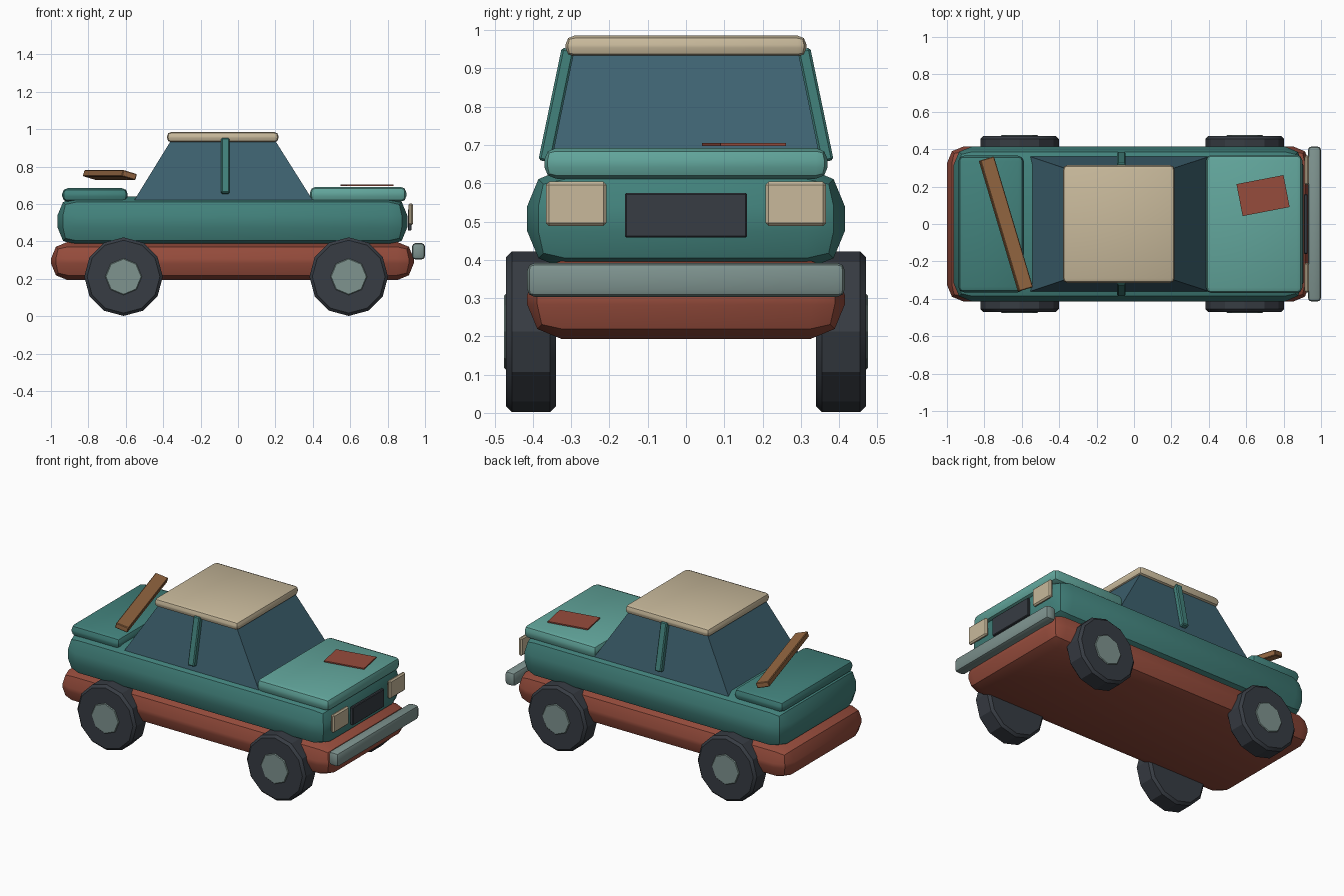
import bpy, bmesh, math
from mathutils import Matrix

cube = bpy.data.objects.get("Cube")
if cube:
    bpy.data.objects.remove(cube, do_unlink=True)


def material(name, *srgb):
    """Flat colour given as 0-255 display values, stored as linear."""
    lin = [((c / 255 + 0.055) / 1.055) ** 2.4 for c in srgb] + [1]
    m = bpy.data.materials.new(name)
    m.use_nodes = True
    m.diffuse_color = lin
    m.node_tree.nodes["Principled BSDF"].inputs["Base Color"].default_value = lin
    return m


teal = material("teal paint", 66, 130, 124)
light_teal = material("light teal paint", 98, 166, 156)
red = material("rust red", 150, 76, 60)
tan = material("tan", 200, 185, 155)
grey = material("metal grey", 126, 147, 143)
dark = material("dark rubber", 55, 60, 67)
glass = material("blue glass", 62, 98, 112)
wood = material("brown wood", 150, 104, 66)


def finish(name, bm, mat, bevel=0, segments=2, rim_only=False):
    """Bevel the mesh, turn it into an object and shade it."""
    if bevel:
        edges = [e for e in bm.edges
                 if not rim_only or any(len(f.verts) > 4 for f in e.link_faces)]
        bmesh.ops.bevel(bm, geom=edges, offset=bevel, segments=segments,
                        profile=0.5, affect='EDGES', clamp_overlap=True)
    bmesh.ops.recalc_face_normals(bm, faces=bm.faces)
    mesh = bpy.data.meshes.new(name)
    bm.to_mesh(mesh)
    bm.free()
    mesh.materials.append(mat)
    ob = bpy.data.objects.new(name, mesh)
    bpy.context.collection.objects.link(ob)
    bpy.ops.object.select_all(action='DESELECT')
    ob.select_set(True)
    bpy.context.view_layer.objects.active = ob
    bpy.ops.object.shade_smooth_by_angle(angle=math.radians(25))
    return ob


def box(name, mat, x, y, z, bevel=0, segments=2):
    """Box between the given (low, high) ranges, origin at its centre."""
    bm = bmesh.new()
    bmesh.ops.create_cube(bm, size=1)
    bmesh.ops.scale(bm, verts=bm.verts, vec=[b - a for a, b in (x, y, z)])
    ob = finish(name, bm, mat, bevel, segments)
    ob.location = [(a + b) / 2 for a, b in (x, y, z)]
    return ob


def disc(name, mat, sides, radius, depth, location, bevel):
    """Cylinder whose axle runs along y."""
    bm = bmesh.new()
    bmesh.ops.create_cone(bm, cap_ends=True, segments=sides, radius1=radius,
                          radius2=radius, depth=depth,
                          matrix=Matrix.Rotation(math.pi / 2, 4, 'X'))
    ob = finish(name, bm, mat, bevel, 1, rim_only=True)
    ob.location = location
    return ob


# Lower chassis and main body
box("chassis", red, (-1, 0.94), (-0.415, 0.415), (0.193, 0.398), 0.09)
box("body", teal, (-0.965, 0.905), (-0.415, 0.415), (0.375, 0.64), 0.1)

# Bonnet and boot lids
box("bonnet", light_teal, (0.385, 0.9), (-0.37, 0.37), (0.612, 0.692), 0.03)
box("boot_lid", teal, (-0.94, -0.59), (-0.365, 0.365), (0.612, 0.685), 0.03)

# Tapered glass cabin
bm = bmesh.new()
rings = []
for x0, x1, w, z in ((-0.555, 0.4, 0.36, 0.62), (-0.355, 0.195, 0.293, 0.945)):
    rings.append([bm.verts.new(p) for p in
                  ((x0, -w, z), (x1, -w, z), (x1, w, z), (x0, w, z))])
for i in range(4):
    j = (i + 1) % 4
    bm.faces.new((rings[0][i], rings[0][j], rings[1][j], rings[1][i]))
for ring in rings:
    bm.faces.new(ring)
finish("cabin_glass", bm, glass)

box("roof", tan, (-0.38, 0.217), (-0.315, 0.315), (0.93, 0.986), 0.024)

# Front end
box("grille", dark, (0.908, 0.928), (-0.16, 0.16), (0.458, 0.574), 0.004, 1)
box("bumper", grey, (0.93, 1), (-0.415, 0.415), (0.303, 0.392), 0.02)

# Mirrored parts: headlights, door pillars, wheels
for side, word in ((-1, "right"), (1, "left")):
    box("headlight_" + word, tan, (0.912, 0.936),
        sorted((side * 0.208, side * 0.366)), (0.488, 0.604), 0.008, 1)
    pillar = box("door_pillar_" + word, teal, (-0.09, -0.045),
                 (-0.0175, 0.0175), (-0.15, 0.15), 0.006, 1)
    pillar.location = (-0.0675, side * 0.338, 0.804)
    pillar.rotation_euler.x = side * 0.205
    for x, end in ((-0.612, "rear"), (0.592, "front")):
        label = f"{end}_{word}"
        disc("wheel_" + label, dark, 12, 0.21, 0.13, (x, side * 0.405, 0.212), 0.015)
        disc("hub_" + label, grey, 8, 0.098, 0.04, (x, side * 0.456, 0.212), 0.004)

# Loose plank above the boot and a patch on the bonnet
plank = box("plank", wood, (-0.725, -0.645), (-0.365, 0.365), (0.738, 0.772), 0.004, 1)
plank.rotation_euler = (0, 0.28, 0.29)
patch = box("bonnet_patch", red, (0.562, 0.818), (0.065, 0.239), (0.697, 0.705))
patch.rotation_euler.z = 0.19
